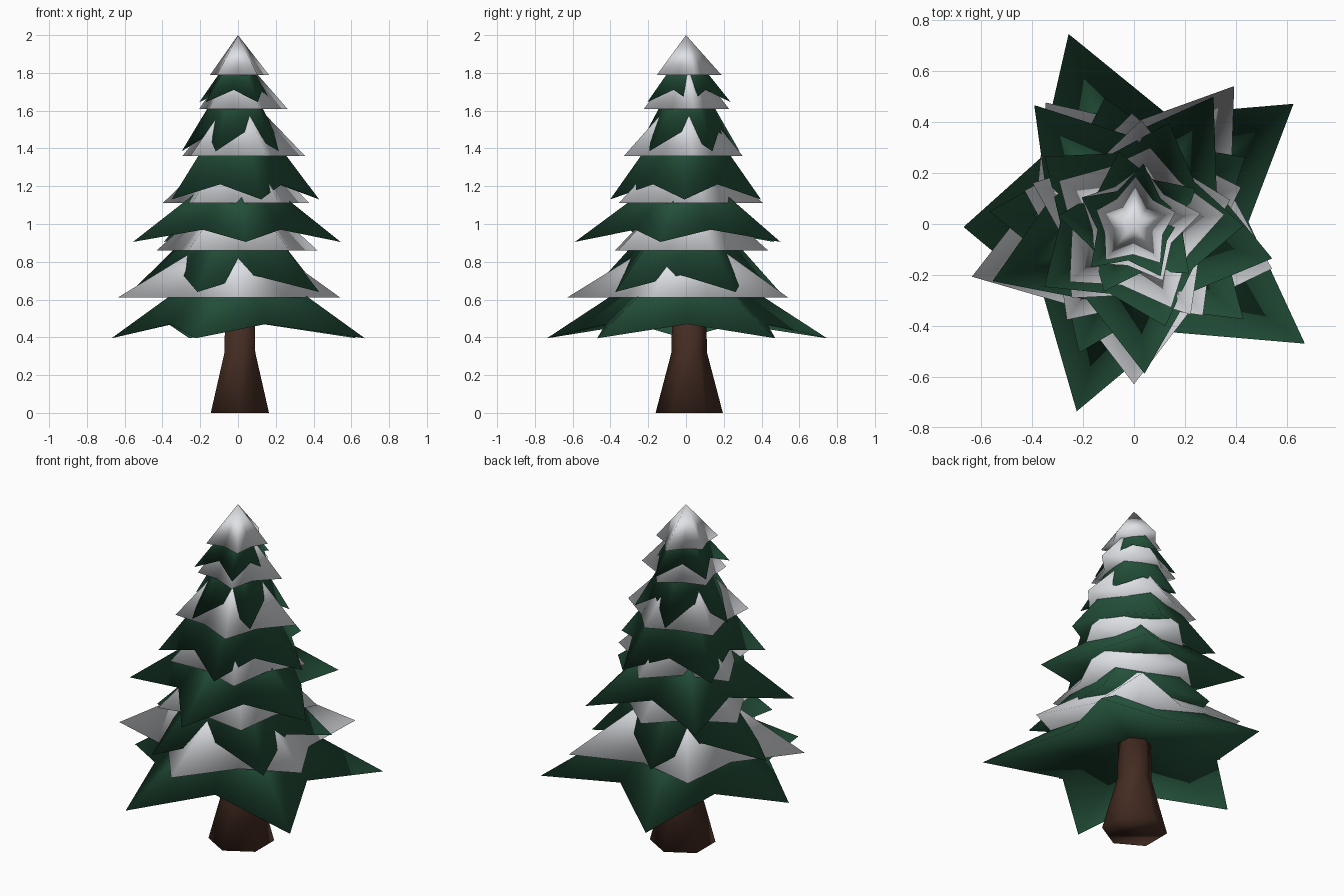
import bpy
import bmesh
from math import cos, sin, pi, radians

cube = bpy.data.objects.get("Cube")
if cube:
    bpy.data.objects.remove(cube, do_unlink=True)


def make_material(name, rgb):
    mat = bpy.data.materials.new(name)
    mat.use_nodes = True
    color = (*rgb, 1.0)
    mat.diffuse_color = color
    shader = mat.node_tree.nodes["Principled BSDF"]
    shader.inputs["Base Color"].default_value = color
    shader.inputs["Roughness"].default_value = 0.9
    return mat


needles = make_material("needle green", (0.017, 0.08, 0.042))
snow = make_material("snow white", (0.74, 0.76, 0.79))
bark = make_material("bark brown", (0.058, 0.025, 0.016))


def finish(bm, name, mat):
    """Turn the mesh into a fully smooth-shaded object of one colour."""
    bmesh.ops.recalc_face_normals(bm, faces=bm.faces)
    for face in bm.faces:
        face.smooth = True
    mesh = bpy.data.meshes.new(name)
    bm.to_mesh(mesh)
    bm.free()
    mesh.materials.append(mat)
    obj = bpy.data.objects.new(name, mesh)
    bpy.context.collection.objects.link(obj)


def star_tier(name, mat, turn, tips, tip_z, notch, notch_z, apex_z, base_z):
    """Closed cone with a star rim: long tips alternate with short notches."""
    bm = bmesh.new()
    apex = bm.verts.new((0, 0, apex_z))
    base = bm.verts.new((0, 0, base_z))
    rim = []
    step = pi / len(tips)
    for i, tip in enumerate(tips):
        a = radians(turn) + 2 * i * step
        rim.append(bm.verts.new((tip * cos(a), tip * sin(a), tip_z)))
        a += step
        rim.append(bm.verts.new((notch * cos(a), notch * sin(a), notch_z)))
    for v, w in zip(rim, rim[1:] + rim[:1]):
        bm.faces.new((v, w, apex))
        bm.faces.new((w, v, base))
    finish(bm, name, mat)


def branches(number, turn, tips, tip_z, notch, notch_z, apex_z):
    # drooping tips, hollowed underside
    star_tier(f"branch_tier_{number}", needles, turn, tips, tip_z,
              notch, notch_z, apex_z, base_z=notch_z + .08)


def snow_layer(number, turn, tips, z, notch, apex_z):
    # level rim, flat underside
    star_tier(f"snow_layer_{number}", snow, turn, tips, z,
              notch, z, apex_z, base_z=z)


# Branch tiers, bottom to top
branches(1, turn=37, tips=(.785, .79, .67, .77, .82), tip_z=.395, notch=.45, notch_z=.47, apex_z=.88)
branches(2, turn=31, tips=(.51, .51, .57, .55, .57), tip_z=.64, notch=.34, notch_z=.73, apex_z=1.2)
branches(3, turn=58, tips=(.59, .61, .6, .59, .56), tip_z=.905, notch=.35, notch_z=.97, apex_z=1.34)
branches(4, turn=-1, tips=(.43, .42, .44, .43, .42), tip_z=1.13, notch=.29, notch_z=1.21, apex_z=1.7)
branches(5, turn=30, tips=(.28, .29, .3, .29, .29), tip_z=1.385, notch=.19, notch_z=1.49, apex_z=1.88)
branches(6, turn=9, tips=(.19, .24, .23, .24, .23), tip_z=1.645, notch=.145, notch_z=1.71, apex_z=1.94)

# Snow lying on each tier
snow_layer(1, turn=54, tips=(.67, .59, .67, .63, .57), z=.61, notch=.4, apex_z=1.0)
snow_layer(2, turn=19, tips=(.445, .435, .45, .46, .45), z=.86, notch=.32, apex_z=1.25)
snow_layer(3, turn=14, tips=(.39, .41, .43, .38, .42), z=1.11, notch=.28, apex_z=1.5)
snow_layer(4, turn=6, tips=(.357, .307, .34, .34, .36), z=1.36, notch=.245, apex_z=1.73)
snow_layer(5, turn=9, tips=(.265, .23, .23, .22, .25), z=1.61, notch=.165, apex_z=1.91)
snow_layer(6, turn=16, tips=(.17, .187, .157, .18, .185), z=1.79, notch=.12, apex_z=2.0)

# Flared six-sided trunk: rings of (radius, height)
SIDES = 6
bm = bmesh.new()
rings = []
for r, z in ((.178, 0), (.094, .32), (.09, .57)):
    angles = [2 * pi * (i + .5) / SIDES for i in range(SIDES)]
    rings.append([bm.verts.new((.01 + r * cos(a), .017 + r * sin(a), z)) for a in angles])
for low, high in zip(rings, rings[1:]):
    for i in range(SIDES):
        j = (i + 1) % SIDES
        bm.faces.new((low[i], low[j], high[j], high[i]))
bm.faces.new(rings[0])
bm.faces.new(rings[-1])
finish(bm, "trunk", bark)
